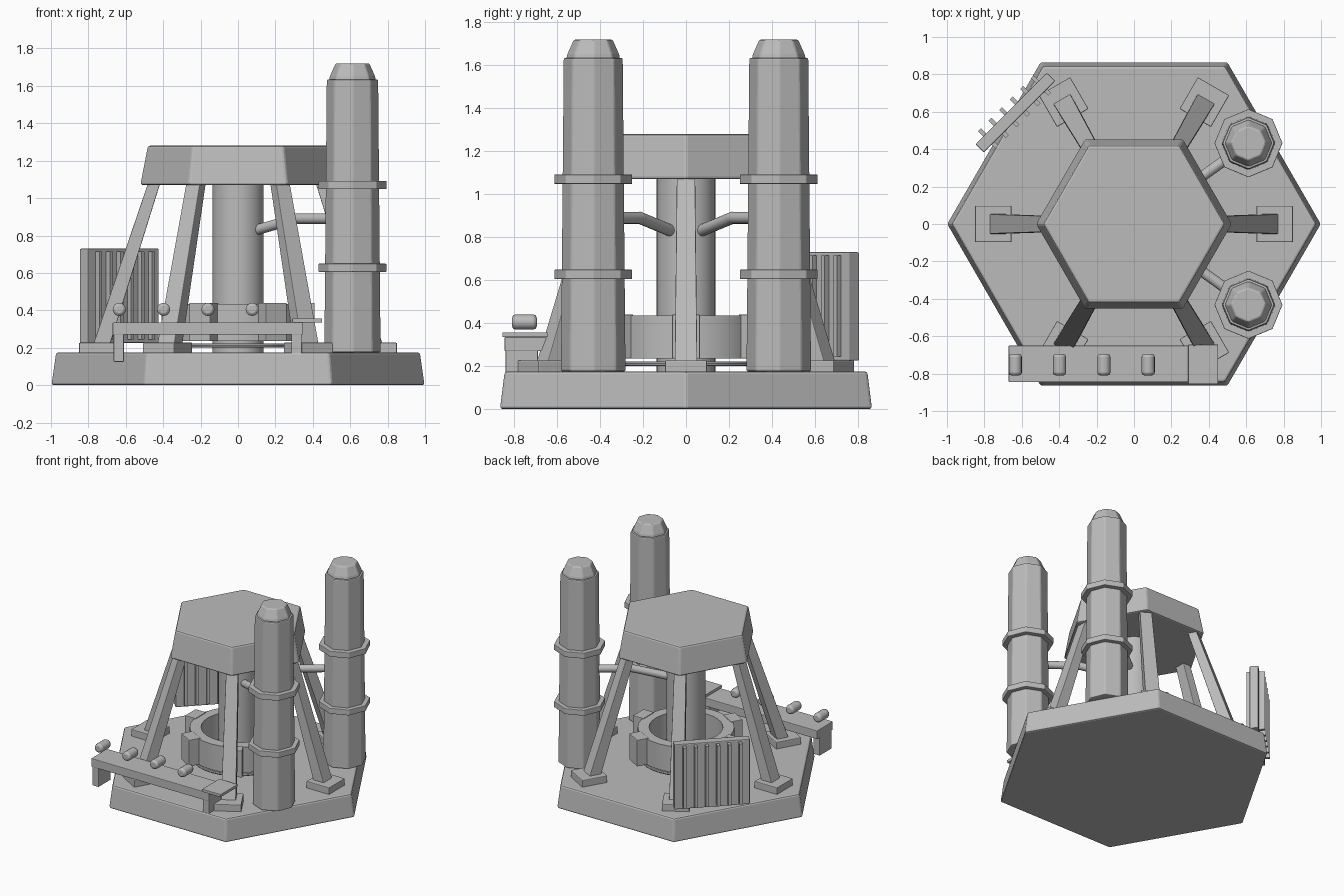
import bpy, math
from mathutils import Vector, Matrix

if "Cube" in bpy.data.objects:
    bpy.data.objects.remove(bpy.data.objects["Cube"])

grey = bpy.data.materials.new("steel_grey")
grey.diffuse_color = (0.5, 0.5, 0.5, 1)
grey.use_nodes = True
grey.node_tree.nodes["Principled BSDF"].inputs["Base Color"].default_value = grey.diffuse_color


def finish(ob, bevel=0.0, smooth=False):
    ob.data.materials.append(grey)
    if bevel:
        m = ob.modifiers.new("bevel", 'BEVEL')
        m.width, m.segments, m.limit_method = bevel, 2, 'ANGLE'
    if smooth:
        for o in bpy.context.selected_objects:
            o.select_set(False)
        ob.select_set(True)
        bpy.context.view_layer.objects.active = ob
        bpy.ops.object.shade_smooth_by_angle(angle=math.radians(35))
    return ob


def mesh(name, verts, faces, bevel=0.0, smooth=False):
    me = bpy.data.meshes.new(name)
    me.from_pydata(verts, [], faces)
    ob = bpy.data.objects.new(name, me)
    bpy.context.collection.objects.link(ob)
    return finish(ob, bevel, smooth)


def lathe(name, profile, sides, at=(0, 0), bevel=0.0, smooth=False, closed=False):
    """Spin (radius, z) points; an open profile gets flat end caps."""
    n = len(profile)
    verts = [(at[0] + r * math.cos(2 * math.pi * k / sides),
              at[1] + r * math.sin(2 * math.pi * k / sides), z)
             for r, z in profile for k in range(sides)]
    faces = []
    for i in range(n if closed else n - 1):
        j = (i + 1) % n
        for k in range(sides):
            l = (k + 1) % sides
            faces.append((i * sides + k, i * sides + l, j * sides + l, j * sides + k))
    if not closed:
        faces.append(tuple(reversed(range(sides))))
        faces.append(tuple(range((n - 1) * sides, n * sides)))
    return mesh(name, verts, faces, bevel, smooth)


def frustum(name, c0, s0, c1, s1, angle=0.0, bevel=0.0):
    """Four-sided bar between two horizontal rectangles, turned about z."""
    rot = Matrix.Rotation(angle, 3, 'Z')
    verts = [rot @ Vector((c[0] + sx * s[0] / 2, c[1] + sy * s[1] / 2, c[2]))
             for c, s in ((c0, s0), (c1, s1))
             for sx, sy in ((-1, -1), (1, -1), (1, 1), (-1, 1))]
    faces = [(3, 2, 1, 0), (4, 5, 6, 7), (0, 1, 5, 4), (1, 2, 6, 5), (2, 3, 7, 6), (3, 0, 4, 7)]
    return mesh(name, verts, faces, bevel)


def box(name, x, y, z, angle=0.0, bevel=0.0):
    c = ((x[0] + x[1]) / 2, (y[0] + y[1]) / 2)
    s = (x[1] - x[0], y[1] - y[0])
    return frustum(name, (*c, z[0]), s, (*c, z[1]), s, angle, bevel)


def rod(name, a, b, r, sides=16, bevel=0.0):
    a, b = Vector(a), Vector(b)
    bpy.ops.mesh.primitive_cylinder_add(vertices=sides, radius=r, depth=(b - a).length,
                                        location=(a + b) / 2)
    ob = bpy.context.object
    ob.name = name
    ob.rotation_euler = (b - a).to_track_quat('Z', 'Y').to_euler()
    return finish(ob, bevel, True)


# hexagonal base and roof
lathe("base", [(1.0, 0.0), (0.975, 0.175)], 6, bevel=0.012)
lathe("roof", [(0.525, 1.07), (0.485, 1.28)], 6, bevel=0.012)

# central column with collar ring and low pipe loop
lathe("column", [(0.137, 0.17), (0.137, 1.08)], 32, smooth=True)
lathe("collar_ring", [(0.26, 0.235), (0.34, 0.235), (0.34, 0.435), (0.26, 0.435)],
      32, smooth=True, closed=True)
lathe("pipe_loop", [(0.32 + 0.011 * math.cos(t * math.pi / 4), 0.211 + 0.011 * math.sin(t * math.pi / 4))
                    for t in range(8)], 32, smooth=True, closed=True)

# six slanted legs with foot pads, and collar lugs
for k in range(6):
    a = k * math.pi / 3
    frustum("leg", (0.735, 0, 0.2), (0.09, 0.105), (0.445, 0, 1.09), (0.065, 0.085), a, 0.004)
    box("foot_pad", (0.655, 0.85), (-0.097, 0.097), (0.17, 0.227), a, 0.005)
    box("collar_lug", (0.32, 0.41), (-0.065, 0.065), (0.235, 0.44), a, 0.004)

# pair of tall tanks with bands, caps and feed pipes
for s in (-1, 1):
    at = (0.612, s * 0.432)
    lathe("tank", [(0.152, 0.175), (0.139, 1.635)], 8, at, bevel=0.008)
    lathe("tank_cap", [(0.127, 1.63), (0.122, 1.652), (0.092, 1.72)], 8, at, bevel=0.008)
    for z in (0.627, 1.07):
        lathe("tank_band", [(0.182, z - 0.022), (0.182, z + 0.022)], 8, at, bevel=0.004)
    elbow = (0.31, s * 0.215, 0.89)
    rod("feed_pipe_outer", (*at, 0.89), elbow, 0.028)
    rod("feed_pipe_inner", elbow, (0.10, s * 0.07, 0.83), 0.028)
    bpy.ops.mesh.primitive_uv_sphere_add(segments=16, ring_count=8, radius=0.029, location=elbow)
    bpy.context.object.name = "pipe_elbow"
    finish(bpy.context.object, smooth=True)

# front walkway with supports, end plate and lamps
box("walkway", (-0.67, 0.345), (-0.845, -0.65), (0.27, 0.335), bevel=0.004)
box("walkway_support_left", (-0.665, -0.61), (-0.84, -0.69), (0.125, 0.275), bevel=0.004)
box("walkway_support_right", (0.285, 0.34), (-0.84, -0.69), (0.165, 0.275), bevel=0.004)
box("walkway_end_plate", (0.29, 0.45), (-0.855, -0.645), (0.335, 0.357), bevel=0.003)
for i in range(4):
    x = -0.635 + i * 0.237
    rod("lamp", (x, -0.81, 0.405), (x, -0.695, 0.405), 0.035, 16, 0.015)

# cooling panel on the back left edge, turned 135 degrees, with upright fins
turn = math.radians(135)
box("cooling_panel", (0.838, 0.9), (-0.27 + 0.028, 0.27 + 0.028), (0.225, 0.73), turn, 0.006)
for i in range(6):
    y = 0.028 - 0.2 + 0.08 * i
    box("cooling_fin", (0.81, 0.94), (y - 0.011, y + 0.011), (0.245, 0.715), turn)
